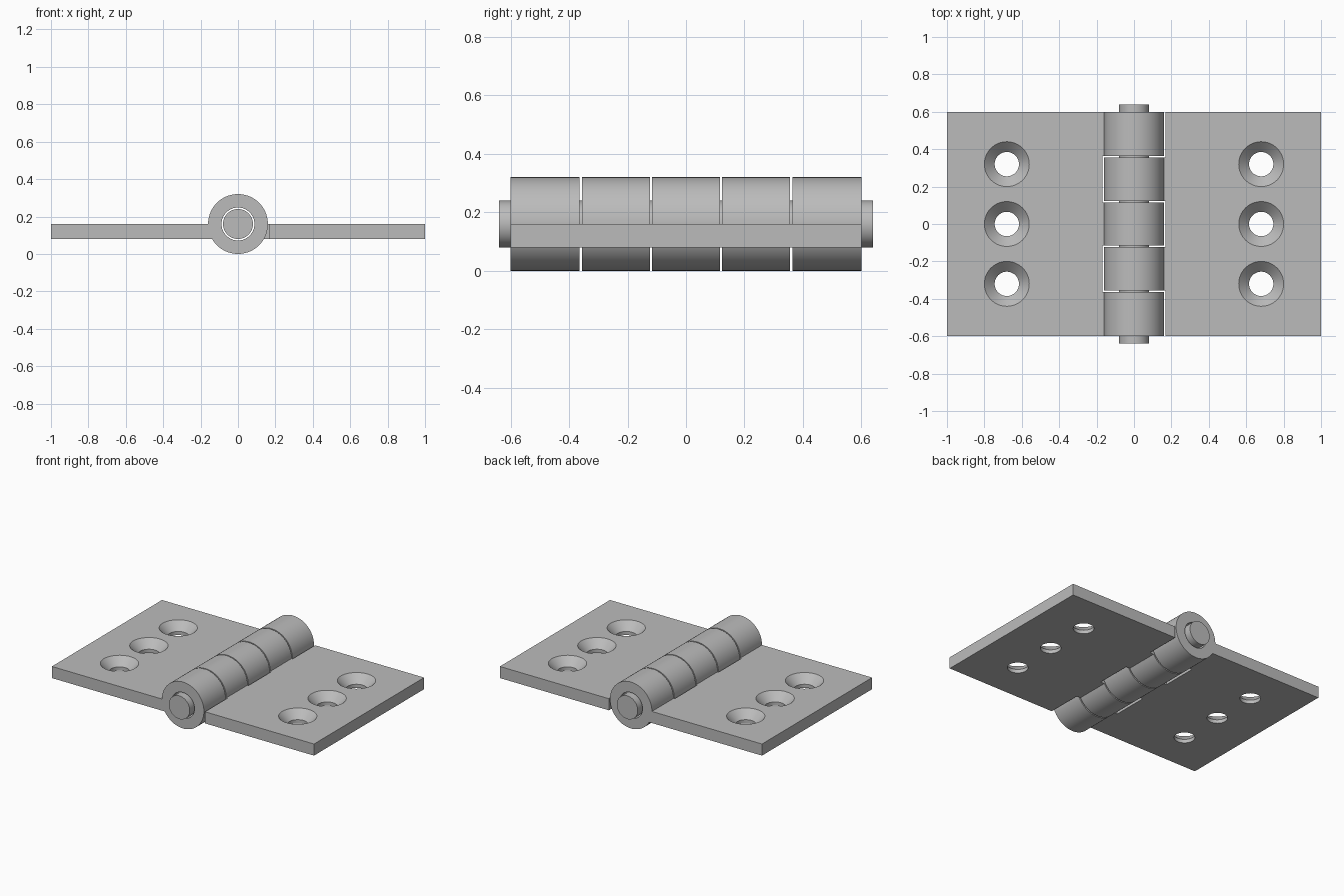
import bpy
import bmesh
from math import radians
from mathutils import Matrix, Vector

if "Cube" in bpy.data.objects:
    bpy.data.objects.remove(bpy.data.objects["Cube"], do_unlink=True)

AXIS_Z = 0.16               # height of the hinge axis, also the leaf top
KNUCKLE_R, BORE_R, PIN_R = 0.16, 0.088, 0.08
HALF_DEPTH, PITCH, GAP = 0.6, 0.24, 0.004
LEAF_BOTTOM = 0.08
SEGMENTS = 64

steel = bpy.data.materials.new("grey_steel")
steel.use_nodes = True
GREY = (0.5, 0.5, 0.5, 1.0)
steel.diffuse_color = GREY
steel.node_tree.nodes["Principled BSDF"].inputs["Base Color"].default_value = GREY


def add_box(bm, low, high):
    low, high = Vector(low), Vector(high)
    matrix = Matrix.Translation((low + high) / 2) @ Matrix.Diagonal((*(high - low), 1))
    bmesh.ops.create_cube(bm, size=1, matrix=matrix)


def add_rod(bm, radius, y0, y1):
    """Cylinder lying on the hinge axis."""
    matrix = Matrix.Translation((0, (y0 + y1) / 2, AXIS_Z)) @ Matrix.Rotation(radians(90), 4, 'X')
    bmesh.ops.create_cone(bm, cap_ends=True, segments=SEGMENTS, radius1=radius,
                          radius2=radius, depth=y1 - y0, matrix=matrix)


def add_countersink(bm, x, y):
    """Screw hole: a straight shank opening into a cone at the top."""
    rings = []
    for radius, z in ((0.065, 0.0), (0.065, 0.105), (0.12, AXIS_Z), (0.12, 0.3)):
        ring = bmesh.ops.create_circle(bm, segments=SEGMENTS, radius=radius,
                                       matrix=Matrix.Translation((x, y, z)))["verts"]
        rings.append(ring)
    for lower, upper in zip(rings, rings[1:]):
        for i in range(SEGMENTS):
            j = (i + 1) % SEGMENTS
            bm.faces.new((lower[i], lower[j], upper[j], upper[i]))
    bm.faces.new(rings[0])
    bm.faces.new(rings[-1])


def make_object(name, bm):
    bmesh.ops.recalc_face_normals(bm, faces=bm.faces)
    mesh = bpy.data.meshes.new(name)
    bm.to_mesh(mesh)
    bm.free()
    obj = bpy.data.objects.new(name, mesh)
    bpy.context.collection.objects.link(obj)
    mesh.materials.append(steel)
    return obj


def activate(obj):
    bpy.ops.object.select_all(action='DESELECT')
    obj.select_set(True)
    bpy.context.view_layer.objects.active = obj


def combine(obj, bm, operation):
    """Apply a boolean with a temporary helper, then remove the helper."""
    helper = make_object("helper", bm)
    helper.hide_render = True
    activate(obj)
    mod = obj.modifiers.new("boolean", 'BOOLEAN')
    mod.operation, mod.solver, mod.object = operation, 'EXACT', helper
    bpy.ops.object.modifier_apply(modifier=mod.name)
    bpy.data.objects.remove(helper, do_unlink=True)


def finish(obj):
    activate(obj)
    bpy.ops.object.shade_smooth_by_angle(angle=radians(30))


def knuckle_span(i):
    """Y range of knuckle i, counted from the front, with a gap to its neighbours."""
    start = -HALF_DEPTH + i * PITCH
    return (start + (GAP if i > 0 else 0), start + PITCH - (GAP if i < 4 else 0))


def make_leaf(name, side, own, other):
    # flat plate reaching into the knuckle walls
    bm = bmesh.new()
    xs = sorted((side, side * 0.13))
    add_box(bm, (xs[0], -HALF_DEPTH, LEAF_BOTTOM), (xs[1], HALF_DEPTH, AXIS_Z))
    leaf = make_object(name, bm)

    # notches that clear the other leaf's knuckles, and the screw holes
    cut = bmesh.new()
    xs = sorted((side * 0.168, side * 0.05))
    for i in other:
        y0 = -HALF_DEPTH + i * PITCH - GAP
        add_box(cut, (xs[0], y0, -0.1), (xs[1], y0 + PITCH + 2 * GAP, 0.4))
    for y in (-0.32, 0, 0.32):
        add_countersink(cut, side * 0.68, y)
    combine(leaf, cut, 'DIFFERENCE')

    # knuckles, then the bore for the pin
    knuckles = bmesh.new()
    for i in own:
        add_rod(knuckles, KNUCKLE_R, *knuckle_span(i))
    combine(leaf, knuckles, 'UNION')
    bore = bmesh.new()
    add_rod(bore, BORE_R, -1, 1)
    combine(leaf, bore, 'DIFFERENCE')
    finish(leaf)


make_leaf("right_leaf", -1, (0, 2, 4), (1, 3))
make_leaf("left_leaf", 1, (1, 3), (0, 2, 4))

# hinge pin
pin_bm = bmesh.new()
add_rod(pin_bm, PIN_R, -0.64, 0.64)
finish(make_object("hinge_pin", pin_bm))
